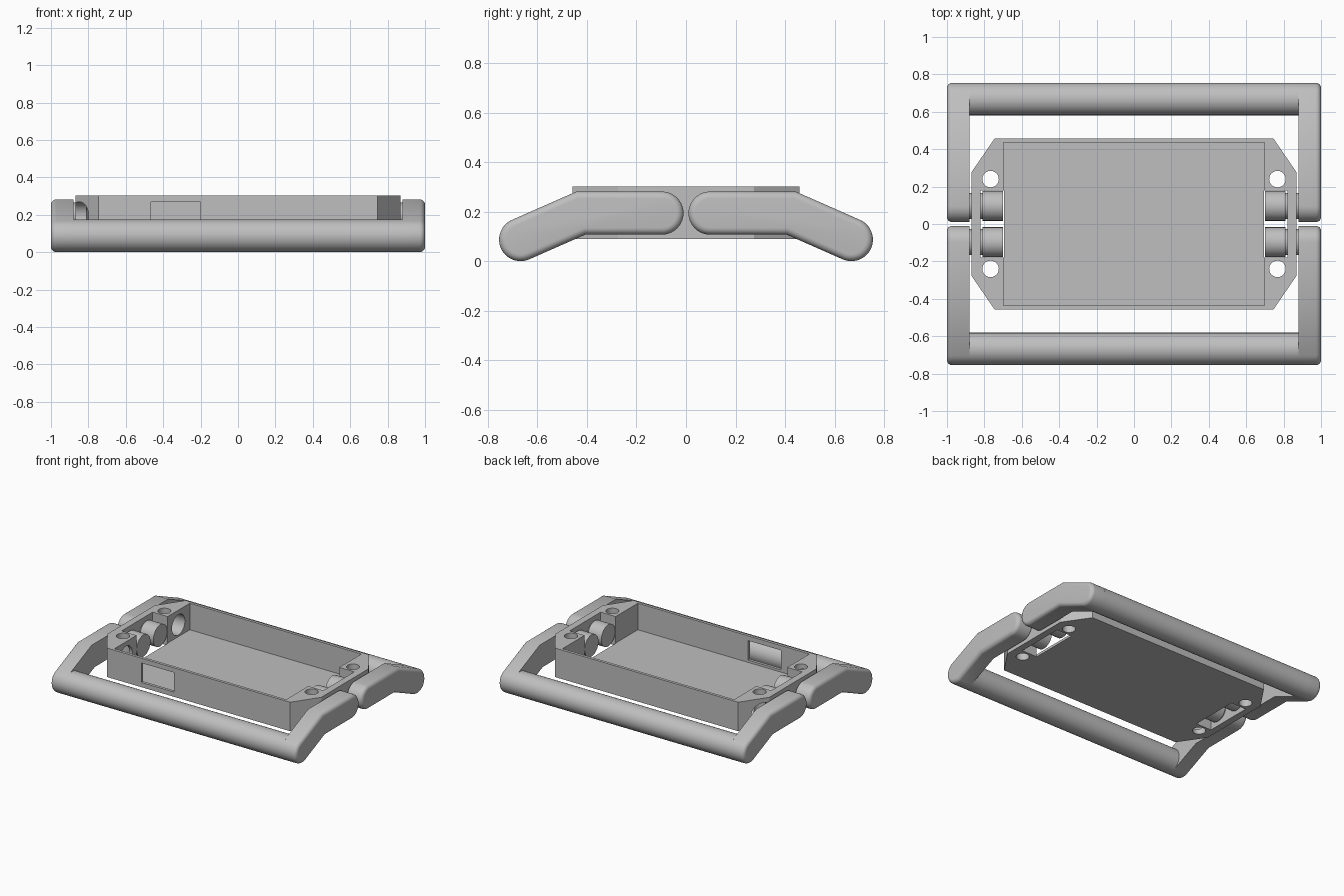
import bpy
import bmesh
from math import sin, cos, pi, radians, atan2
from mathutils import Matrix, Vector

cube = bpy.data.objects.get("Cube")
if cube:
    bpy.data.objects.remove(cube, do_unlink=True)

grey = bpy.data.materials.new("plain_grey")
grey.use_nodes = True
colour = (0.52, 0.52, 0.52, 1)
grey.diffuse_color = colour
grey.node_tree.nodes["Principled BSDF"].inputs["Base Color"].default_value = colour

R = 0.087                       # tube radius of the handles
HINGE, BEND, TIP = Vector((0.097, 0.195)), Vector((0.425, 0.195)), Vector((0.668, 0.088))


def finish(name, bm, smooth=False):
    bmesh.ops.recalc_face_normals(bm, faces=bm.faces)
    mesh = bpy.data.meshes.new(name)
    bm.to_mesh(mesh)
    bm.free()
    ob = bpy.data.objects.new(name, mesh)
    bpy.context.collection.objects.link(ob)
    mesh.materials.append(grey)
    bpy.ops.object.select_all(action='DESELECT')
    ob.select_set(True)
    bpy.context.view_layer.objects.active = ob
    if smooth:
        bpy.ops.object.shade_smooth_by_angle(angle=radians(30))
    return ob


def box(name, x0, x1, y0, y1, z0, z1):
    bm = bmesh.new()
    mid = Vector((x0 + x1, y0 + y1, z0 + z1)) / 2
    size = Matrix.Diagonal((x1 - x0, y1 - y0, z1 - z0, 1))
    bmesh.ops.create_cube(bm, size=1, matrix=Matrix.Translation(mid) @ size)
    return finish(name, bm)


def rod(name, mid, radius, length, axis='X', smooth=True):
    bm = bmesh.new()
    turn = Matrix.Rotation(pi / 2, 4, 'Y') if axis == 'X' else Matrix.Identity(4)
    bmesh.ops.create_cone(bm, cap_ends=True, segments=48, radius1=radius, radius2=radius,
                          depth=length, matrix=Matrix.Translation(mid) @ turn)
    return finish(name, bm, smooth)


def cut(target, cutter):
    mod = target.modifiers.new("cut", 'BOOLEAN')
    mod.operation = 'DIFFERENCE'
    mod.solver = 'EXACT'
    mod.object = cutter
    bpy.ops.object.select_all(action='DESELECT')
    target.select_set(True)
    bpy.context.view_layer.objects.active = target
    bpy.ops.object.modifier_apply(modifier=mod.name)
    bpy.data.objects.remove(cutter, do_unlink=True)


# Tray: plate with clipped corners
bm = bmesh.new()
corner = [(0.87, 0.275), (0.745, 0.458)]
outline = corner + [(-x, y) for x, y in reversed(corner)]
outline += [(-x, -y) for x, y in outline]
base = bm.faces.new([bm.verts.new((x, y, 0.09)) for x, y in outline])
top = bmesh.ops.extrude_face_region(bm, geom=[base])["geom"]
bmesh.ops.translate(bm, vec=(0, 0, 0.213),
                    verts=[v for v in top if isinstance(v, bmesh.types.BMVert)])
tray = finish("tray", bm)

# Tray openings: cavity, front window, hinge slots, screw holes, cable holes
cut(tray, box("cavity_cutter", -0.698, 0.698, -0.437, 0.437, 0.108, 0.4))
cut(tray, box("window_cutter", -0.465, -0.2, -0.5, -0.4, 0.125, 0.268))
for sx in (-1, 1):
    xs = sorted((sx * 0.695, sx * 0.82))
    cut(tray, box("slot_cutter", *xs, -0.18, 0.18, 0, 0.4))
    for sy in (-1, 1):
        cut(tray, rod("screw_cutter", (sx * 0.767, sy * 0.24, 0.2), 0.044, 0.6, 'Z'))
for sy in (-1, 1):
    cut(tray, rod("cable_cutter", (-0.78, sy * 0.305, 0.195), 0.075, 0.24))
tray.select_set(True)
bpy.context.view_layer.objects.active = tray
bpy.ops.object.shade_smooth_by_angle(angle=radians(25))


def arm_outline(r):
    """Bent stadium in the side plane, as (y, z) points."""
    slope = atan2(TIP.y - BEND.y, TIP.x - BEND.x)
    n = 20
    arc = lambda c, a: [c + r * Vector((cos(a + pi * i / n), sin(a + pi * i / n)))
                        for i in range(n + 1)]
    half = slope / 2
    mitre = r / cos(half) * Vector((-sin(half), cos(half)))
    return arc(HINGE, pi / 2) + [BEND - mitre] + arc(TIP, slope - pi / 2) + [BEND + mitre]


def arm(name, sx, sy):
    """Flat inside, rounded over on the outer edge."""
    bm = bmesh.new()
    round_over = 0.028
    steps = [(0.88, R)]
    for i in range(7):
        a = i / 6 * pi / 2
        steps.append((1 - round_over * (1 - sin(a)), R - round_over * (1 - cos(a))))
    rings = [[bm.verts.new((sx * x, sy * p.x, p.y)) for p in arm_outline(r)] for x, r in steps]
    for a, b in zip(rings, rings[1:]):
        for i in range(len(a)):
            j = (i + 1) % len(a)
            bm.faces.new((a[i], a[j], b[j], b[i]))
    bm.faces.new(rings[0])
    bm.faces.new(rings[-1])
    return finish(name, bm, True)


# Two folding handles: grip bar, bent arms, hinge pins and their heads
for sy, end in ((-1, "front"), (1, "back")):
    rod(end + "_grip_bar", (0, sy * TIP.x, TIP.y), R, 1.77)
    for sx, side in ((-1, "right"), (1, "left")):
        label = end + "_" + side
        arm(label + "_arm", sx, sy)
        rod(label + "_hinge_pin", (sx * 0.845, sy * HINGE.x, HINGE.y), 0.07, 0.08)
        rod(label + "_pin_head", (sx * 0.755, sy * HINGE.x, HINGE.y), 0.08, 0.11)
